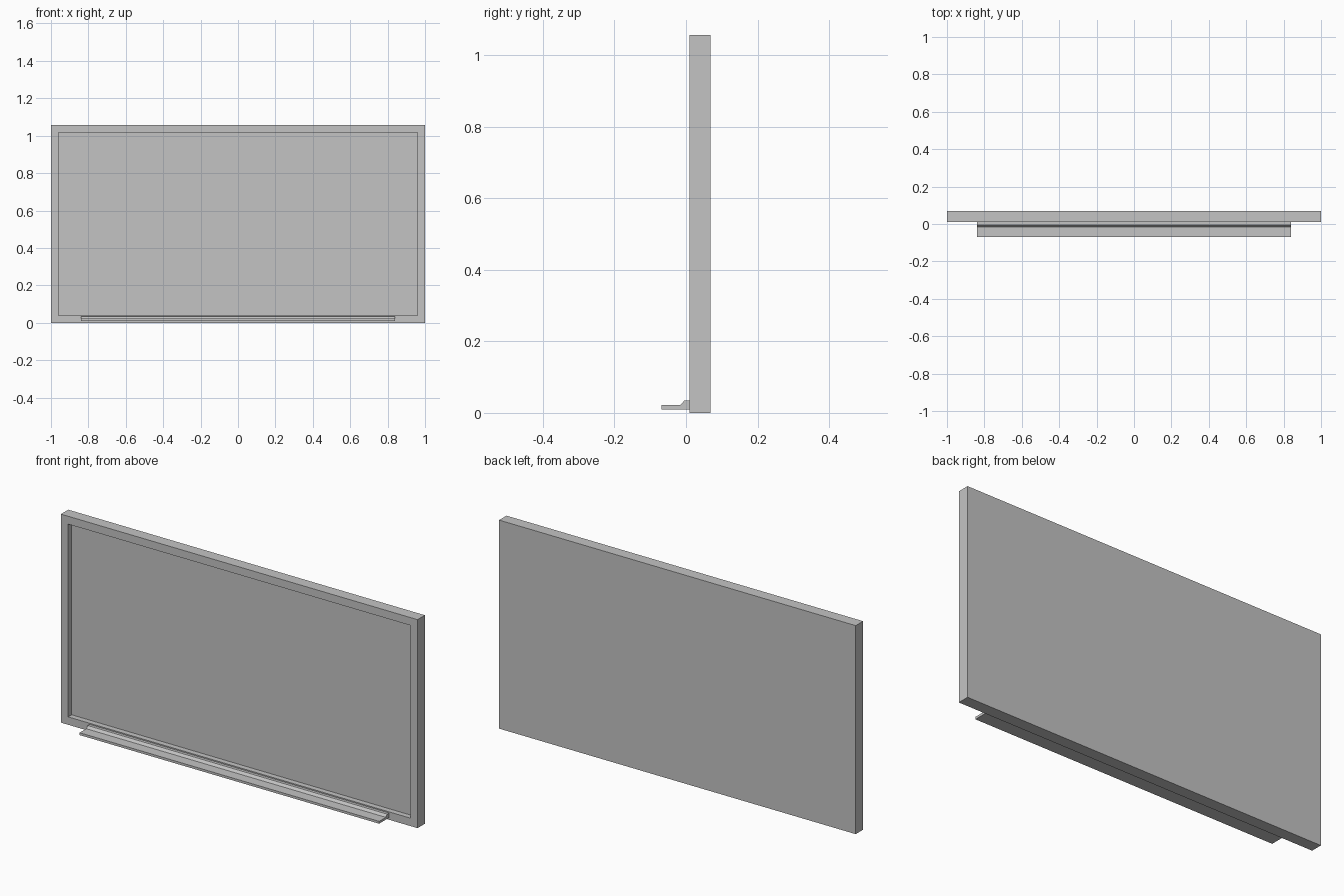
import bpy
import bmesh
from mathutils import Vector

cube = bpy.data.objects.get("Cube")
if cube:
    bpy.data.objects.remove(cube, do_unlink=True)

# One plain grey for everything
grey = bpy.data.materials.new("plain grey")
grey.use_nodes = True
colour = (0.55, 0.55, 0.55, 1)
grey.diffuse_color = colour
grey.node_tree.nodes["Principled BSDF"].inputs["Base Color"].default_value = colour


def add_object(name, bm):
    bmesh.ops.recalc_face_normals(bm, faces=bm.faces[:])
    mesh = bpy.data.meshes.new(name)
    bm.to_mesh(mesh)
    bm.free()
    mesh.materials.append(grey)
    obj = bpy.data.objects.new(name, mesh)
    bpy.context.collection.objects.link(obj)
    return obj


# Board: a thin box whose front is inset and pushed back, leaving a raised rim
HEIGHT, FRONT, BACK = 1.057, 0.01, 0.069
RIM, RECESS = 0.04, 0.028
bm = bmesh.new()
bmesh.ops.create_cube(bm, size=1)
bmesh.ops.scale(bm, vec=(2, BACK - FRONT, HEIGHT), verts=bm.verts)
bmesh.ops.translate(bm, vec=(0, (FRONT + BACK) / 2, HEIGHT / 2), verts=bm.verts)
bm.normal_update()
panel = min(bm.faces, key=lambda f: f.calc_center_median().y)
bmesh.ops.inset_region(bm, faces=[panel], thickness=RIM, use_even_offset=True)
rim_edges = list(panel.edges)
pushed = bmesh.ops.extrude_face_region(bm, geom=[panel])
moved = [v for v in pushed["geom"] if isinstance(v, bmesh.types.BMVert)]
bmesh.ops.translate(bm, vec=(0, RECESS, 0), verts=moved)
if panel.is_valid:
    bmesh.ops.delete(bm, geom=[panel], context="FACES_ONLY")
add_object("framed_board", bm)

# Tray: stepped side profile (y, z) drawn along the width
HALF_WIDTH = 0.84
profile = [(0.01, 0.01), (-0.069, 0.01), (-0.069, 0.022),
           (-0.016, 0.022), (-0.005, 0.034), (0.01, 0.034)]
bm = bmesh.new()
end = bm.faces.new([bm.verts.new((-HALF_WIDTH, y, z)) for y, z in profile])
drawn = bmesh.ops.extrude_face_region(bm, geom=[end], use_keep_orig=True)
far = [v for v in drawn["geom"] if isinstance(v, bmesh.types.BMVert)]
bmesh.ops.translate(bm, vec=Vector((2 * HALF_WIDTH, 0, 0)), verts=far)
add_object("pen_tray", bm)
